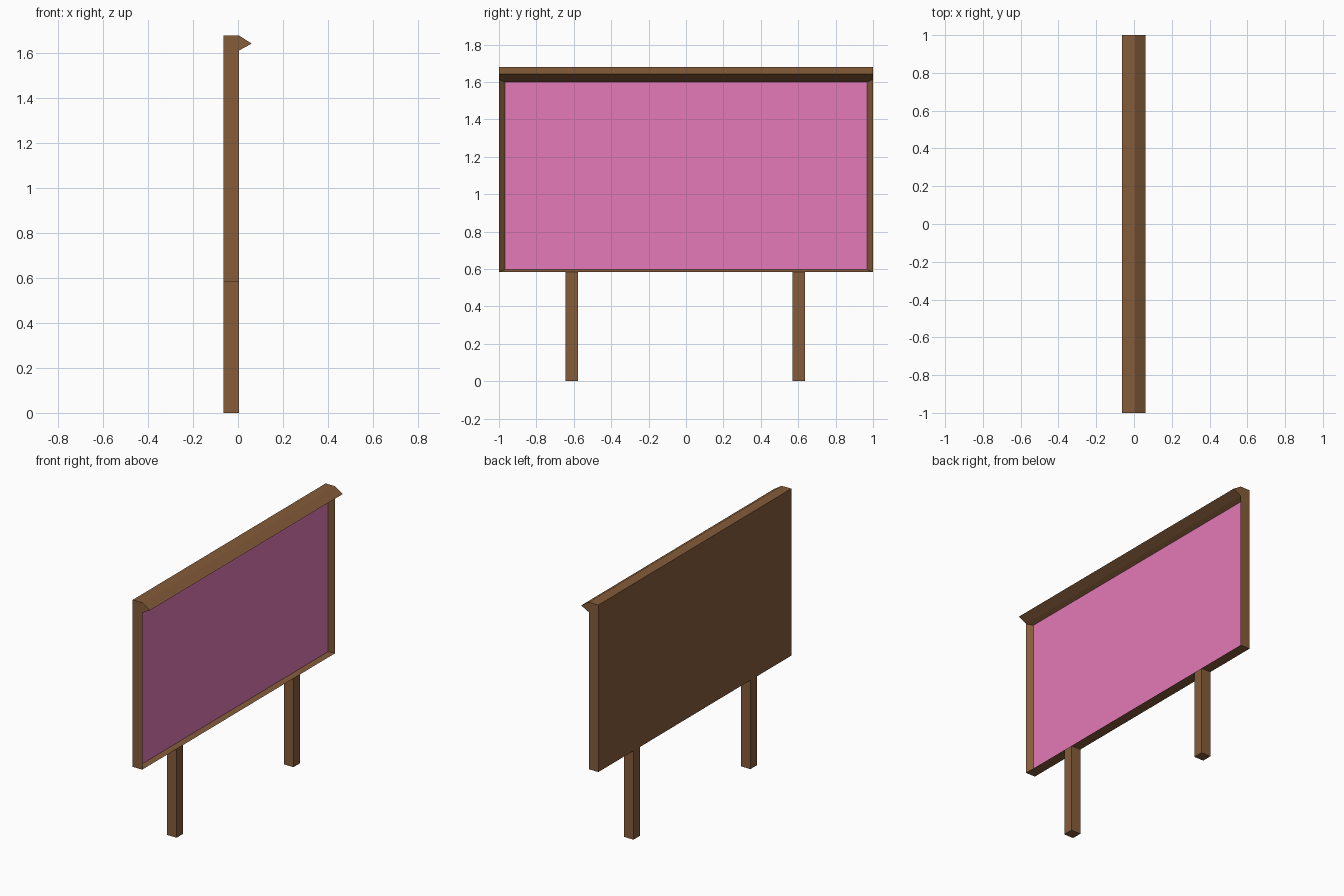
import bpy, bmesh
from mathutils import Vector

if "Cube" in bpy.data.objects:
    bpy.data.objects.remove(bpy.data.objects["Cube"])


def material(name, rgb):
    m = bpy.data.materials.new(name)
    m.diffuse_color = (*rgb, 1.0)
    m.use_nodes = True
    m.node_tree.nodes["Principled BSDF"].inputs["Base Color"].default_value = m.diffuse_color
    return m


wood = material("brown wood", (0.235, 0.107, 0.042))
pink = material("pink panel", (0.775, 0.195, 0.479))

BACK, FRONT, TIP = -0.064, 0.005, 0.061
BOTTOM, TOP = 0.583, 1.679


def finish(bm, name, mats):
    me = bpy.data.meshes.new(name)
    bm.to_mesh(me)
    bm.free()
    for m in mats:
        me.materials.append(m)
    ob = bpy.data.objects.new(name, me)
    bpy.context.collection.objects.link(ob)
    return ob


# Board: side profile with pointed top ledge, extruded along y
bm = bmesh.new()
profile = [(BACK, BOTTOM), (FRONT, BOTTOM), (FRONT, 1.613),
           (TIP, 1.643), (FRONT, TOP), (BACK, TOP)]
face = bm.faces.new([bm.verts.new((x, -1, z)) for x, z in profile])
ext = bmesh.ops.extrude_face_region(bm, geom=[face])
bmesh.ops.translate(bm, vec=(0, 2, 0),
                    verts=[g for g in ext["geom"] if isinstance(g, bmesh.types.BMVert)])
bmesh.ops.recalc_face_normals(bm, faces=bm.faces)

# Recessed pink panel with sloped frame edges
panel = max((f for f in bm.faces if f.normal.x > 0.99), key=lambda f: f.calc_area())
bmesh.ops.inset_individual(bm, faces=[panel], thickness=0.01)
for v in panel.verts:
    v.co = Vector((FRONT - 0.03,
                   0.968 if v.co.y > 0 else -0.968,
                   1.6 if v.co.z > 1 else 0.597))
panel.material_index = 1
finish(bm, "board", [wood, pink])

# Two square legs
for name, y in (("left_leg", -0.61), ("right_leg", 0.602)):
    bm = bmesh.new()
    bmesh.ops.create_cube(bm, size=1)
    bmesh.ops.scale(bm, vec=(FRONT - BACK, 0.067, BOTTOM), verts=bm.verts)
    bmesh.ops.translate(bm, vec=((FRONT + BACK) / 2, y, BOTTOM / 2), verts=bm.verts)
    finish(bm, name, [wood])
